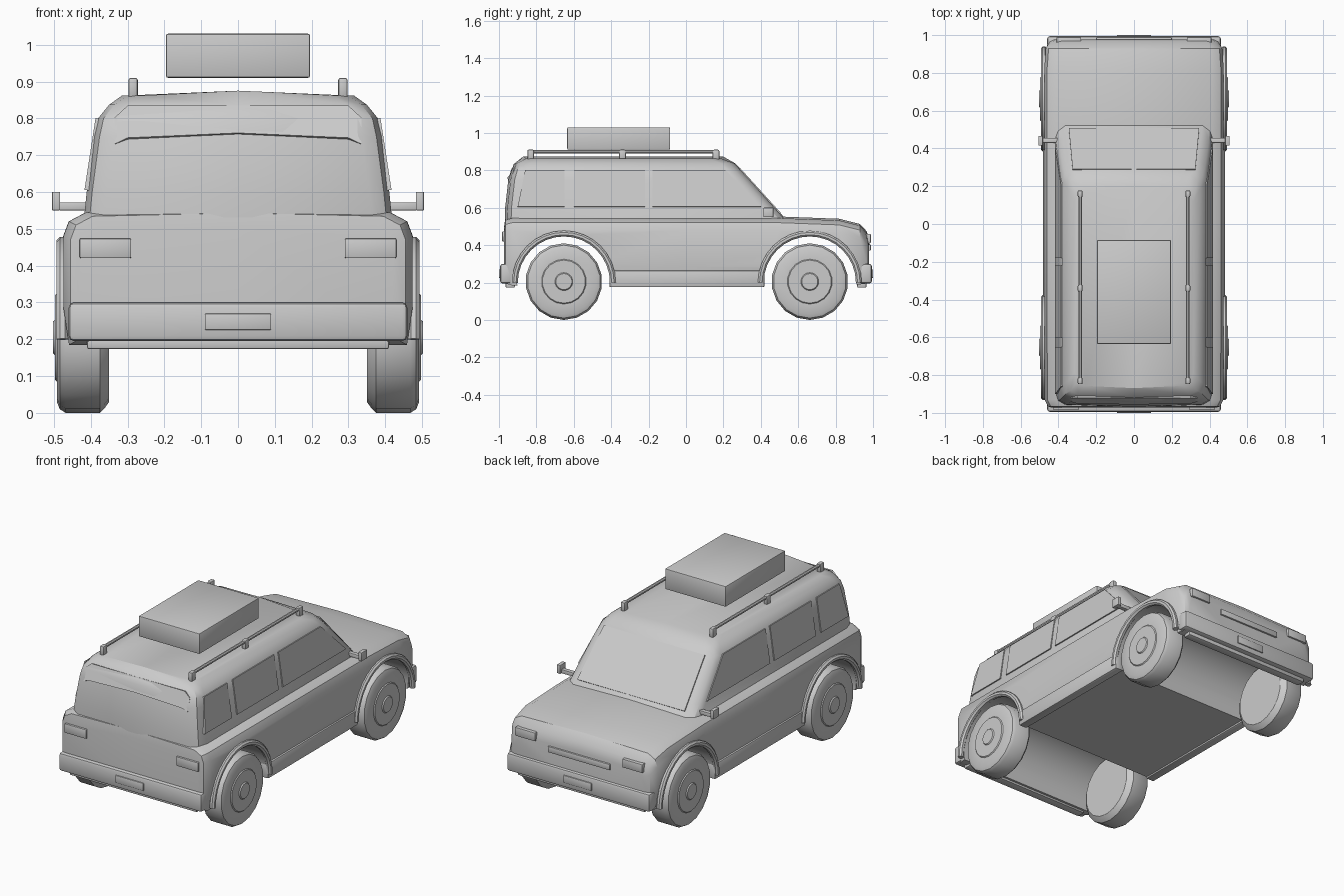
import bpy, bmesh, math
from mathutils import Matrix

if "Cube" in bpy.data.objects:
    bpy.data.objects.remove(bpy.data.objects["Cube"])

AXLES = (-0.653, 0.662)
AXLE_Z = 0.205


def finish(name, bm, mirror=False):
    bmesh.ops.recalc_face_normals(bm, faces=bm.faces)
    me = bpy.data.meshes.new(name)
    bm.to_mesh(me)
    bm.free()
    ob = bpy.data.objects.new(name, me)
    bpy.context.collection.objects.link(ob)
    if mirror:
        ob.modifiers.new("mirror", 'MIRROR')
    return ob


def box(name, x, y, z, bevel=0.005, mirror=False):
    bm = bmesh.new()
    bmesh.ops.create_cube(bm, size=1)
    for v in bm.verts:
        for i, r in enumerate((x, y, z)):
            v.co[i] = r[0] if v.co[i] < 0 else r[1]
    if bevel:
        bmesh.ops.bevel(bm, geom=bm.edges[:], offset=bevel, segments=2, profile=0.5, affect='EDGES')
    return finish(name, bm, mirror)


def loft(name, rings, caps=True):
    bm = bmesh.new()
    vs = [[bm.verts.new(p) for p in r] for r in rings]
    n = len(vs[0])
    for a, b in zip(vs, vs[1:]):
        for i in range(n):
            j = (i + 1) % n
            bm.faces.new((a[i], a[j], b[j], b[i]))
    if caps:
        # each cap is split along the centre line
        h = n // 2
        for r in (vs[0], vs[-1]):
            bm.faces.new(r[:h + 1])
            bm.faces.new(r[h:] + [r[0]])
    return finish(name, bm)


def mirrored(half):
    # half starts and ends on x = 0
    return half + [(-x, y, z) for x, y, z in half[-2:0:-1]]


def panel(name, pts, mirror=False, thick=0.012):
    bm = bmesh.new()
    bm.faces.new([bm.verts.new(p) for p in pts])
    ob = finish(name, bm, mirror)
    s = ob.modifiers.new("thickness", 'SOLIDIFY')
    s.thickness, s.offset = thick, 0
    return ob


def tube(name, pts, radius, mirror=True, sides=8):
    # sweep in a plane of constant x
    bm = bmesh.new()
    rings = []
    for i, p in enumerate(pts):
        a, b = pts[max(i - 1, 0)], pts[min(i + 1, len(pts) - 1)]
        t = math.atan2(b[2] - a[2], b[1] - a[1])
        ring = []
        for k in range(sides):
            u = 2 * math.pi * (k + 0.5) / sides
            o = radius * math.sin(u)
            ring.append(bm.verts.new((p[0] + radius * math.cos(u),
                                      p[1] - o * math.sin(t), p[2] + o * math.cos(t))))
        rings.append(ring)
    for a, b in zip(rings, rings[1:]):
        for k in range(sides):
            j = (k + 1) % sides
            bm.faces.new((a[k], a[j], b[j], b[k]))
    bm.faces.new(rings[0])
    bm.faces.new(rings[-1])
    return finish(name, bm, mirror)


# Lower body: y, half width, top, bottom
sections = [(-0.972, .435, .50, .20), (-0.966, .455, .54, .195), (-0.93, .474, .55, .185),
            (0, .475, .55, .185), (.5, .475, .55, .185), (.82, .475, .538, .185),
            (.93, .467, .51, .19), (.967, .445, .47, .195), (.978, .42, .42, .20)]
rings = []
for y, w, zt, zb in sections:
    rings.append(mirrored([(0, y, zt + .003), (w - .06, y, zt - .006), (w - .015, y, zt - .03),
                           (w, y, zt - .07), (w, y, zb + .1), (w - .015, y, zb), (0, y, zb)]))
body = loft("lower_body", rings)

# Wheel arch cutters
cutters = []
for y in AXLES:
    bm = bmesh.new()
    bmesh.ops.create_cone(bm, cap_ends=True, segments=40, radius1=.25, radius2=.25, depth=1.4,
                          matrix=Matrix.Translation((0, y, .2)) @ Matrix.Rotation(math.pi / 2, 4, 'Y'))
    c = finish("arch_cutter", bm)
    c.hide_render = True
    m = body.modifiers.new("arch", 'BOOLEAN')
    m.operation, m.object, m.solver = 'DIFFERENCE', c, 'EXACT'
    cutters.append(c)

# Cabin: z, half width, back, front
levels = [(.53, .418, -.965, .535), (.60, .411, -.963, .473), (.75, .391, -.946, .338),
          (.80, .38, -.932, .292), (.837, .35, -.913, .258), (.862, .315, -.865, .19)]
rings = []
for i, (z, w, b, f) in enumerate(levels):
    up = .013 if i == len(levels) - 1 else 0
    rings.append(mirrored([(0, f + .006, z + up), (w - .055, f, z), (w - .015, f - .03, z),
                           (w, f - .07, z), (w, b + .08, z), (w - .015, b + .03, z),
                           (w - .055, b + .008, z), (0, b - .004, z + up)]))
loft("cabin", rings)

# Side windows: bottom back/front, top back/front
for name, y0, y1, y2, y3 in (("rear_quarter_window", -.90, -.65, -.65, -.86),
                             ("rear_door_window", -.60, -.22, -.22, -.60),
                             ("front_door_window", -.18, .40, .21, -.18)):
    panel(name, [(.411, y0, .605), (.411, y1, .605), (.381, y2, .80), (.381, y3, .80)], True)

# Windscreen and rear window
panel("windscreen", [(-.345, .503, .568), (.345, .503, .568), (.325, .287, .806), (-.325, .287, .806)])
panel("rear_window", [(-.335, -.936, .728), (-.3, -.945, .745), (0, -.95, .758), (.3, -.945, .745),
                      (.335, -.936, .728), (.335, -.915, .80), (.3, -.915, .832), (-.3, -.915, .832),
                      (-.335, -.915, .80)])

# Bumpers, skirts and plates at both ends
for end, s in (("rear", -1), ("front", 1)):
    def span(a, b):
        return sorted((s * a, s * b))
    box(end + "_bumper", (-.46, .46), span(.925, .994), (.195, .30), .014)
    box(end + "_skirt", (-.41, .41), span(.915, .965), (.173, .205), .006)
    box(end + "_plate", (-.09, .09), span(.985, 1.0), (.225, .27), .003)

# Lights and grille
box("tail_light", (.29, .43), (-.983, -.95), (.42, .474), .004, True)
box("headlight", (.28, .41), (.955, .988), (.41, .46), .004, True)
box("grille", (-.2, .2), (.96, .988), (.37, .405), .004)

# Sills
box("sill", (.43, .482), (-.41, .42), (.175, .265), .008, True)

# Wheel arch trims
for y in AXLES:
    arc = [(.477, y + .262 * math.cos(math.pi * k / 16), .2 + .262 * math.sin(math.pi * k / 16))
           for k in range(17)]
    tube("arch_trim", arc, .017)

# Wheels: lathe profile of (x, radius) for each
profile = [(.35, .0), (.35, .175), (.362, .192), (.375, .205), (.468, .205), (.484, .195),
           (.492, .175), (.492, .12), (.497, .115), (.497, .048), (.503, .043), (.503, 0)]
for y in AXLES:
    bm = bmesh.new()
    vs = [bm.verts.new((x, y, AXLE_Z + r)) for x, r in profile]
    es = [bm.edges.new(p) for p in zip(vs, vs[1:])]
    bmesh.ops.spin(bm, geom=vs + es, cent=(0, y, AXLE_Z), axis=(1, 0, 0),
                   angle=2 * math.pi, steps=18, use_duplicate=False)
    bmesh.ops.remove_doubles(bm, verts=bm.verts[:], dist=1e-4)
    finish("wheel", bm, True)

# Door mirrors
box("mirror_housing", (.483, .505), (.415, .467), (.55, .60), .002, True)
box("mirror_arm", (.40, .485), (.43, .455), (.55, .572), .002, True)

# Roof rails and feet
tube("roof_rail", [(.285, -.83, .899), (.285, .16, .899)], .01)
for y in (-.83, -.34, .16):
    box("rail_foot", (.272, .298), (y - .018, y + .018), (.855, .91), .007, True)

# Roof box
box("roof_box", (-.196, .196), (-.635, -.085), (.91, 1.03), .006)

# Apply modifiers, drop cutters, shade
bpy.ops.object.select_all(action='SELECT')
bpy.context.view_layer.objects.active = body
bpy.ops.object.convert(target='MESH')
for c in cutters:
    bpy.data.objects.remove(c)
bpy.ops.object.shade_smooth_by_angle(angle=math.radians(32))
